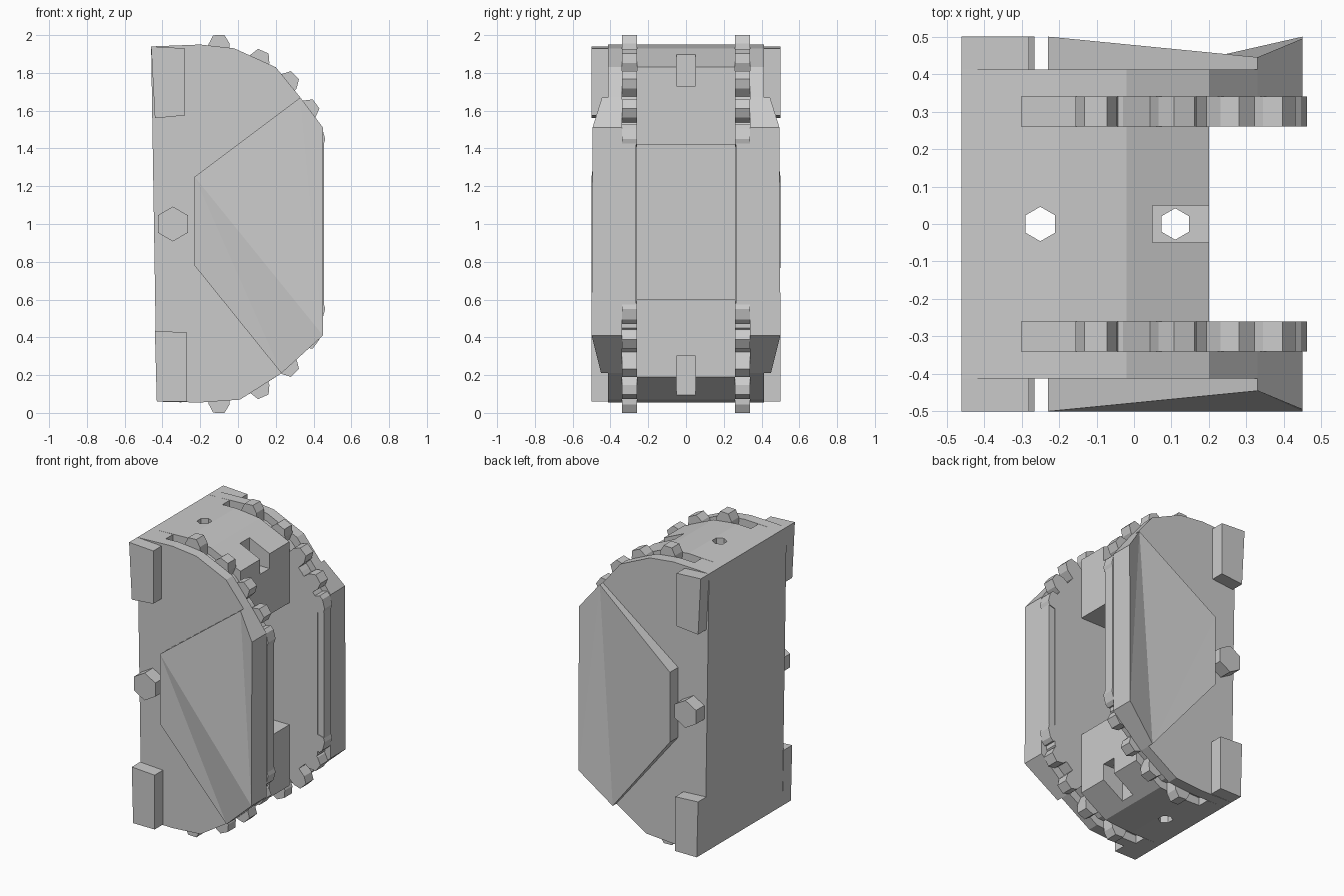
import bpy, bmesh, math
from mathutils import Vector, Matrix

if "Cube" in bpy.data.objects:
    bpy.data.objects.remove(bpy.data.objects["Cube"])


def finish(name, bm):
    bmesh.ops.recalc_face_normals(bm, faces=bm.faces)
    me = bpy.data.meshes.new(name)
    bm.to_mesh(me)
    bm.free()
    ob = bpy.data.objects.new(name, me)
    bpy.context.collection.objects.link(ob)
    return ob


def loft(name, a, b):
    """Solid between two matching loops of 3D points."""
    bm = bmesh.new()
    va = [bm.verts.new(p) for p in a]
    vb = [bm.verts.new(p) for p in b]
    n = len(a)
    bm.faces.new(va)
    bm.faces.new(vb[::-1])
    for i in range(n):
        j = (i + 1) % n
        bm.faces.new((va[i], vb[i], vb[j], va[j]))
    bmesh.ops.triangulate(bm, faces=[f for f in bm.faces if len(f.verts) > 4])
    return finish(name, bm)


def slab(name, prof, y0, y1):
    """Extrude an xz profile along y."""
    return loft(name, [(x, y0, z) for x, z in prof], [(x, y1, z) for x, z in prof])


def box(name, x0, x1, y0, y1, z0, z1):
    return slab(name, [(x0, z0), (x1, z0), (x1, z1), (x0, z1)], y0, y1)


def post(name, loc, r, length, axis):
    """Six-sided post along y or z."""
    bm = bmesh.new()
    m = Matrix.Translation(loc)
    if axis == 'Y':
        m = m @ Matrix.Rotation(math.pi / 2, 4, 'X')
    bmesh.ops.create_cone(bm, cap_ends=True, segments=6, radius1=r, radius2=r,
                          depth=length, matrix=m)
    return finish(name, bm)


def cut(ob, cutter):
    m = ob.modifiers.new("cut", 'BOOLEAN')
    m.object = cutter
    m.operation = 'DIFFERENCE'
    m.solver = 'EXACT'
    cutter.hide_render = True
    cutter.hide_viewport = True
    cutter.display_type = 'WIRE'


# D-shaped housing outline (x, z)
outline = [(-0.46, 1.94), (-0.2, 1.95), (-0.02, 1.93), (0.2, 1.83), (0.33, 1.67),
           (0.45, 1.51), (0.45, 0.41), (0.23, 0.21), (0.01, 0.07), (-0.2, 0.055), (-0.43, 0.06)]

# Core: back wall with an upper and lower block around the open middle
core = slab("core_housing",
            [(-0.46, 1.94), (-0.2, 1.95), (-0.02, 1.93), (0.2, 1.83), (0.2, 1.42), (-0.3, 1.42),
             (-0.3, 0.6), (0.2, 0.6), (0.2, 0.19), (0.01, 0.07), (-0.2, 0.055), (-0.43, 0.06)],
            -0.26, 0.26)
cut(core, post("rear_hole_cutter", (-0.25, 0, 1), 0.046, 2.4, 'Z'))
cut(core, post("front_hole_cutter", (0.11, 0, 1), 0.042, 2.4, 'Z'))
cut(core, box("top_notch_cutter", 0.05, 0.3, -0.05, 0.05, 1.73, 2.1))
cut(core, box("bottom_notch_cutter", 0.05, 0.3, -0.05, 0.05, -0.1, 0.3))

# Sunken track between core and cheek
track = [(-0.46, 1.94), (-0.3, 1.945), (-0.3, 1.9), (-0.03, 1.88), (0.16, 1.79), (0.29, 1.65),
         (0.41, 1.49), (0.41, 0.45), (0.2, 0.26), (0, 0.12), (-0.3, 0.11), (-0.3, 0.056), (-0.43, 0.06)]

# Teeth: position on the outline and outward angle in degrees
teeth = [(-0.1, 1.94, 92), (0.11, 1.86, 66), (0.26, 1.745, 46), (0.365, 1.6, 36), (0.425, 1.47, 15)]

# Raised side panel: x, z and outer distance from centre
panel = [(-0.23, 1.25, 0.5), (0.33, 1.67, 0.445), (0.45, 1.51, 0.495),
         (0.45, 0.41, 0.5), (0.23, 0.21, 0.45), (-0.23, 0.78, 0.5)]


def tooth(name, x, z, deg, y0, y1):
    a = math.radians(deg)
    out = Vector((math.cos(a), math.sin(a)))
    side = Vector((-out.y, out.x))
    c = Vector((x, z))
    top = 0.06 if abs(deg) > 30 else 0.03
    prof = [c - out * 0.06 - side * 0.055, c + out * 0.015 - side * 0.055,
            c + out * top - side * 0.03, c + out * top + side * 0.03,
            c + out * 0.015 + side * 0.055, c - out * 0.06 + side * 0.055]
    slab(name, [tuple(p) for p in prof], y0, y1)


for s, tag in ((-1, "front"), (1, "back")):
    slab(tag + "_cheek", outline, s * 0.34, s * 0.412)
    slab(tag + "_track", track, s * 0.26, s * 0.34)
    box(tag + "_rail", 0.38, 0.455, s * 0.265, s * 0.34, 0.55, 1.43)
    loft(tag + "_side_panel", [(x, s * 0.41, z) for x, z, y in panel],
         [(x, s * y, z) for x, z, y in panel])
    # corner pads on the back plate
    slab(tag + "_upper_pad", [(-0.46, 1.94), (-0.28, 1.93), (-0.28, 1.575), (-0.44, 1.56)],
         s * 0.41, s * 0.5)
    slab(tag + "_lower_pad", [(-0.44, 0.435), (-0.27, 0.425), (-0.27, 0.06), (-0.43, 0.06)],
         s * 0.41, s * 0.5)
    # hinge knob
    post(tag + "_knob", (-0.345, s * 0.45, 1.0), 0.092, 0.1, 'Y')
    for i, (x, z, d) in enumerate(teeth):
        tooth(f"{tag}_upper_tooth_{i}", x, z, d, s * 0.26, s * 0.34)
        tooth(f"{tag}_lower_tooth_{i}", x, 2 - z, -d, s * 0.26, s * 0.34)
